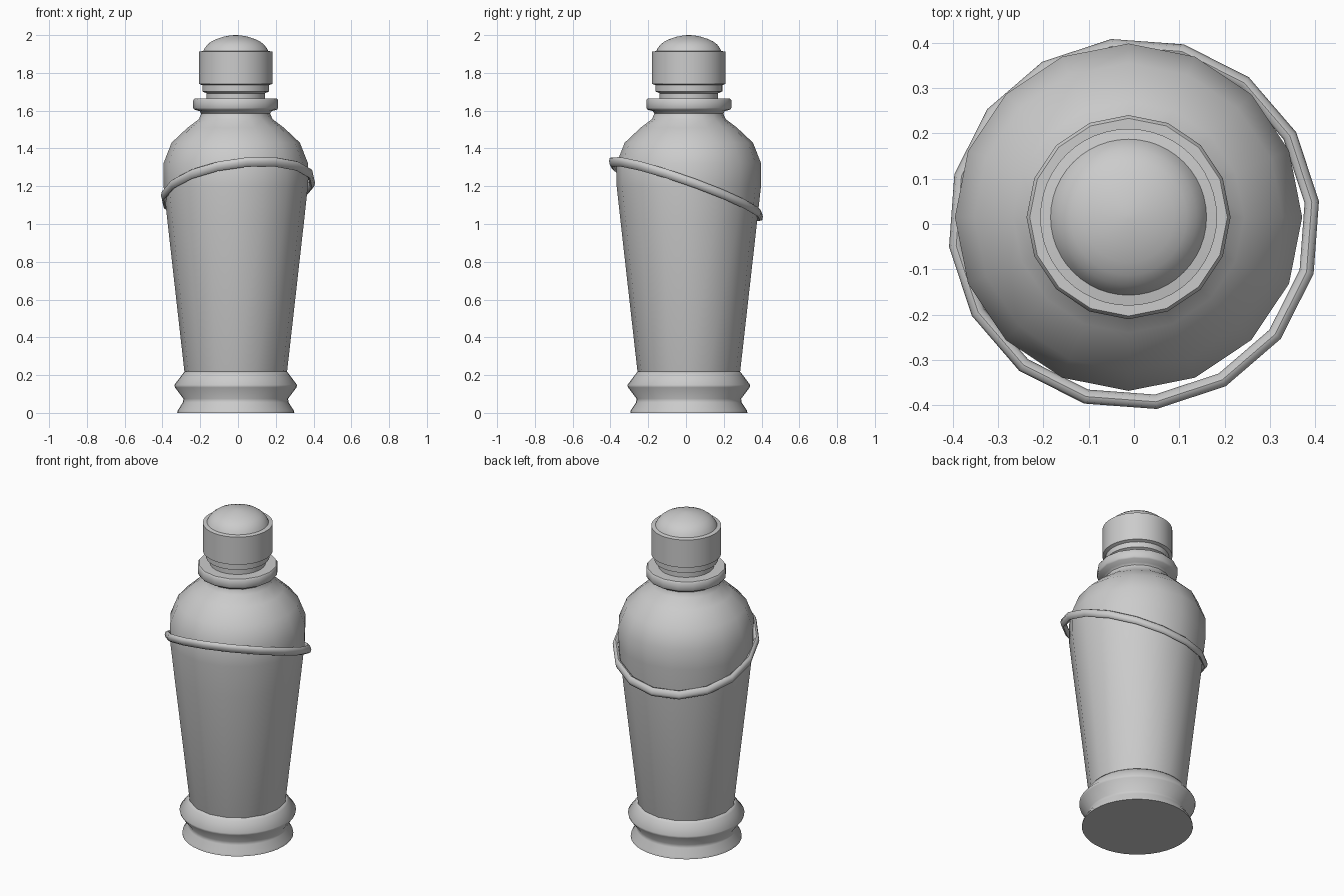
import bpy, bmesh, math

cube = bpy.data.objects.get("Cube")
if cube:
    bpy.data.objects.remove(cube, do_unlink=True)

grey = bpy.data.materials.new("plain_grey")
grey.use_nodes = True
grey.diffuse_color = (0.6, 0.6, 0.6, 1)
grey.node_tree.nodes["Principled BSDF"].inputs["Base Color"].default_value = (0.6, 0.6, 0.6, 1)

AXIS = (-0.012, 0.015)


def finish(name, bm, angle):
    bmesh.ops.recalc_face_normals(bm, faces=bm.faces)
    mesh = bpy.data.meshes.new(name)
    bm.to_mesh(mesh)
    bm.free()
    mesh.materials.append(grey)
    obj = bpy.data.objects.new(name, mesh)
    bpy.context.collection.objects.link(obj)
    bpy.ops.object.select_all(action="DESELECT")
    obj.select_set(True)
    bpy.context.view_layer.objects.active = obj
    bpy.ops.object.shade_smooth_by_angle(angle=math.radians(angle))
    return obj


def bridge(bm, a, b):
    n = len(a)
    for i in range(n):
        bm.faces.new((a[i], a[(i + 1) % n], b[(i + 1) % n], b[i]))


def lathe(name, profile, sides, angle=40):
    """Turn (radius, height) points about the shared axis, capping both ends."""
    bm = bmesh.new()
    rings = []
    for r, z in profile:
        turns = [2 * math.pi * i / sides for i in range(sides)]
        rings.append([bm.verts.new((AXIS[0] + r * math.cos(t), AXIS[1] + r * math.sin(t), z))
                      for t in turns])
    for a, b in zip(rings, rings[1:]):
        bridge(bm, a, b)
    bm.faces.new(rings[0])
    bm.faces.new(rings[-1])
    return finish(name, bm, angle)


# Flared foot with a pinched waist
lathe("base", [(0.31, 0), (0.308, 0.012), (0.28, 0.055), (0.277, 0.075), (0.322, 0.135),
               (0.325, 0.148), (0.282, 0.205), (0.272, 0.218)], 40, 60)

# Tapered vessel with rounded shoulders
lathe("body", [(0.265, 0.2), (0.272, 0.22), (0.36, 1.0), (0.382, 1.2), (0.383, 1.32),
               (0.34, 1.43), (0.255, 1.51), (0.195, 1.555), (0.18, 1.59), (0.18, 1.61)], 16, 50)

# Collar below the cap
lathe("neck_collar", [(0.18, 1.58), (0.19, 1.597), (0.22, 1.606), (0.225, 1.615),
                      (0.225, 1.655), (0.218, 1.664), (0.15, 1.664)], 16, 50)

# Stepped stopper with a domed top
lathe("cap", [(0.155, 1.65), (0.155, 1.692), (0.177, 1.702), (0.177, 1.735), (0.195, 1.742),
              (0.195, 1.912), (0.172, 1.916), (0.165, 1.93), (0.15, 1.95), (0.128, 1.967),
              (0.1, 1.98), (0.066, 1.991), (0.03, 1.998), (0.006, 2.0)], 48)

# Tilted band hung around the shoulders
bm = bmesh.new()
loops = []
for i in range(16):
    t = 2 * math.pi * i / 16 + math.radians(7)
    loop = []
    for j in range(8):
        u = 2 * math.pi * j / 8
        r = 0.395 + 0.016 * math.cos(u)
        x, y = r * math.cos(t), r * math.sin(t)
        loop.append(bm.verts.new((x, y, 1.185 + 0.12 * x - 0.35 * y + 0.025 * math.sin(u))))
    loops.append(loop)
for i in range(16):
    bridge(bm, loops[i], loops[(i + 1) % 16])
finish("tilted_band", bm, 60)
